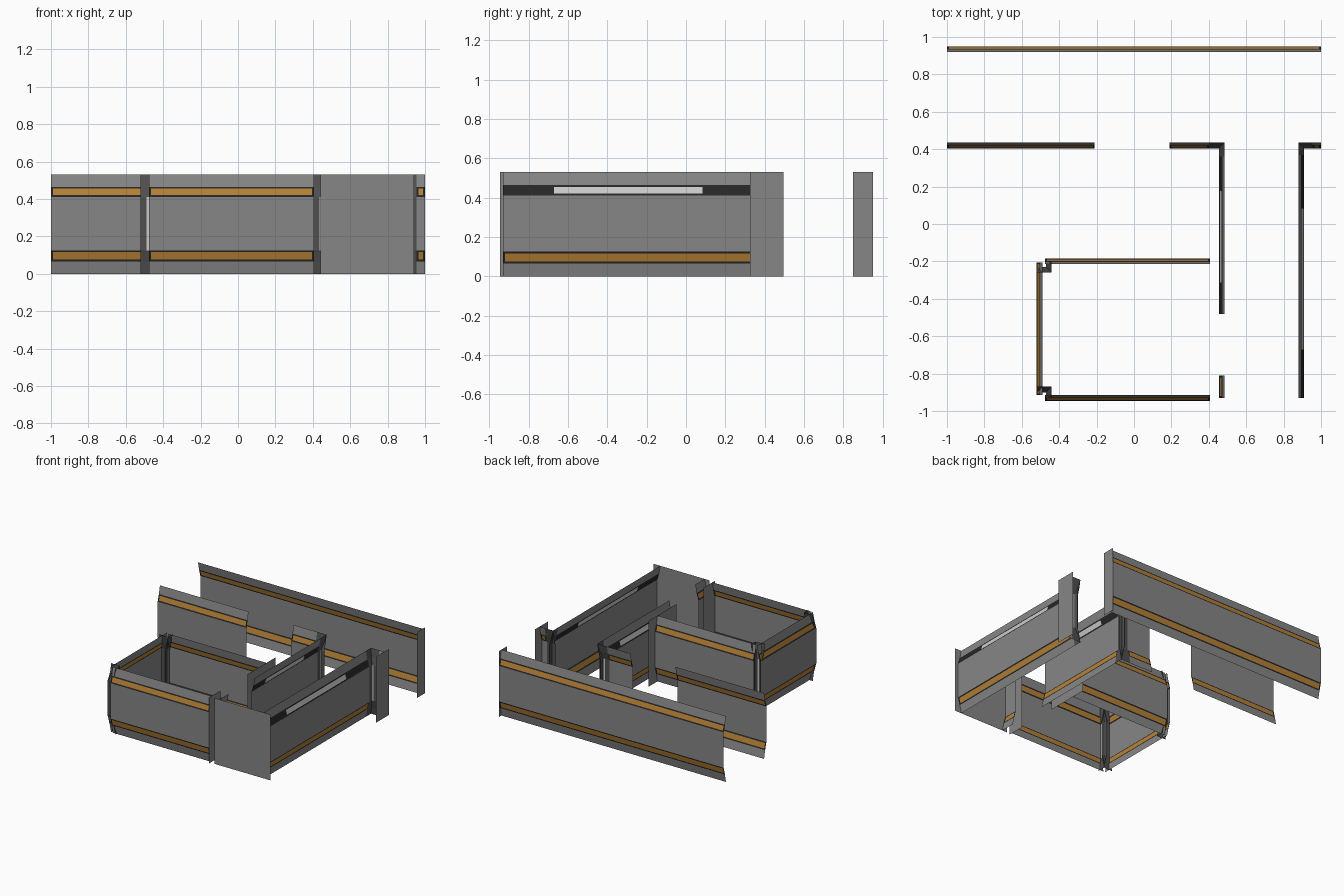
import bpy

if "Cube" in bpy.data.objects:
    bpy.data.objects.remove(bpy.data.objects["Cube"])


def material(name, r, g, b):
    m = bpy.data.materials.new(name)
    m.diffuse_color = (r, g, b, 1)
    m.use_nodes = True
    m.node_tree.nodes["Principled BSDF"].inputs["Base Color"].default_value = m.diffuse_color
    return m


MATS = [material("panel_grey", .24, .24, .24), material("trim_black", .02, .02, .02),
        material("stripe_orange", .47, .22, .035), material("light_white", .8, .8, .8),
        material("column_grey", .08, .08, .08)]
GREY, BLACK, ORANGE, WHITE, DARK = range(5)

# Wall section: (height, lean towards the corridor)
PROFILE = [(0, .03), (.065, .017), (.075, .014), (.115, .004), (.125, 0),
           (.41, 0), (.42, .004), (.455, .014), (.465, .017), (.53, .03)]
BANDS = [GREY, BLACK, ORANGE, BLACK, GREY, BLACK, ORANGE, BLACK, GREY]


def sheet(name, a, b, inward, stations, color):
    """Sweep the wall section from a to b; color(band, piece) picks the material."""
    verts, faces, mats = [], [], []
    n = len(PROFILE)
    for t in stations:
        x, y = a[0] + (b[0] - a[0]) * t, a[1] + (b[1] - a[1]) * t
        verts += [(x + inward[0] * d, y + inward[1] * d, z) for z, d in PROFILE]
    for s in range(len(stations) - 1):
        for i in range(n - 1):
            faces.append((s * n + i, (s + 1) * n + i, (s + 1) * n + i + 1, s * n + i + 1))
            mats.append(color(i, s))
    mesh = bpy.data.meshes.new(name)
    mesh.from_pydata(verts, [], faces)
    for m in MATS:
        mesh.materials.append(m)
    mesh.polygons.foreach_set("material_index", mats)
    obj = bpy.data.objects.new(name, mesh)
    bpy.context.collection.objects.link(obj)


def wall(name, a, b, inward, light=None):
    length = abs(b[0] - a[0]) + abs(b[1] - a[1])
    e = .01 / length
    stations = [0, e, 1 - e, 1]
    if light:
        stations[2:2] = light

    def color(band, piece):
        c = BANDS[band]
        if c == ORANGE and piece in (0, len(stations) - 2):
            return BLACK
        if light and band in (5, 6, 7):
            return WHITE if band == 6 and piece == 2 else BLACK
        return c
    sheet(name, a, b, inward, stations, color)


def column(name, a, b, inward):
    sheet(name, a, b, inward, [0, .42, .58, 1],
          lambda band, piece: WHITE if band == 4 and piece == 1 else DARK)


def plate(name, a, b, h=.53):
    mesh = bpy.data.meshes.new(name)
    mesh.from_pydata([(*a, 0), (*b, 0), (*b, h), (*a, h)], [], [(0, 1, 2, 3)])
    mesh.materials.append(MATS[GREY])
    bpy.context.collection.objects.link(bpy.data.objects.new(name, mesh))


N, S, E, W = (0, 1), (0, -1), (1, 0), (-1, 0)

# Long rear corridor
wall("rear_wall", (-1, .95), (1, .95), S)
wall("rear_inner_wall_left", (-1, .405), (-.21, .405), N)
wall("rear_inner_wall_right", (.19, .405), (.40, .405), N)

# Side corridor
wall("side_inner_wall", (.455, -.48), (.455, .36), E, [.2, .78])
wall("side_inner_stub", (.455, -.93), (.455, -.81), E)
wall("side_outer_wall", (.91, -.93), (.91, .37), W, [.2, .78])
wall("rear_stub_wall", (.955, .405), (1, .405), N)

# Room
wall("room_front_wall", (-.475, -.945), (.405, -.945), N)
wall("room_rear_wall", (-.475, -.185), (.405, -.185), S)
wall("room_left_wall", (-.52, -.915), (-.52, -.205), E)

# Corner columns with slim vertical lights
column("inner_corner_rear", (.40, .405), (.485, .405), N)
column("inner_corner_side", (.455, .36), (.455, .435), E)
column("outer_corner_rear", (.88, .405), (.955, .405), N)
column("outer_corner_side", (.91, .37), (.91, .435), W)
for tag, y, s in (("rear", -.23, -1), ("front", -.90, 1)):
    column(f"room_{tag}_column_face", (-.52, y), (-.445, y), (0, s))
    column(f"room_{tag}_column_side", (-.47, y - s * .03), (-.47, y + s * .03), E)

# Flat door-frame plates closing the ends
plate("corridor_front_plate", (.44, -.93), (.94, -.93))
plate("room_door_plate_front", (.405, -.945), (.405, -.80))
plate("room_door_plate_rear", (.405, -.46), (.405, -.10))
plate("rear_door_plate_left", (1, .325), (1, .495))
plate("rear_door_plate_right", (1, .85), (1, .95))
